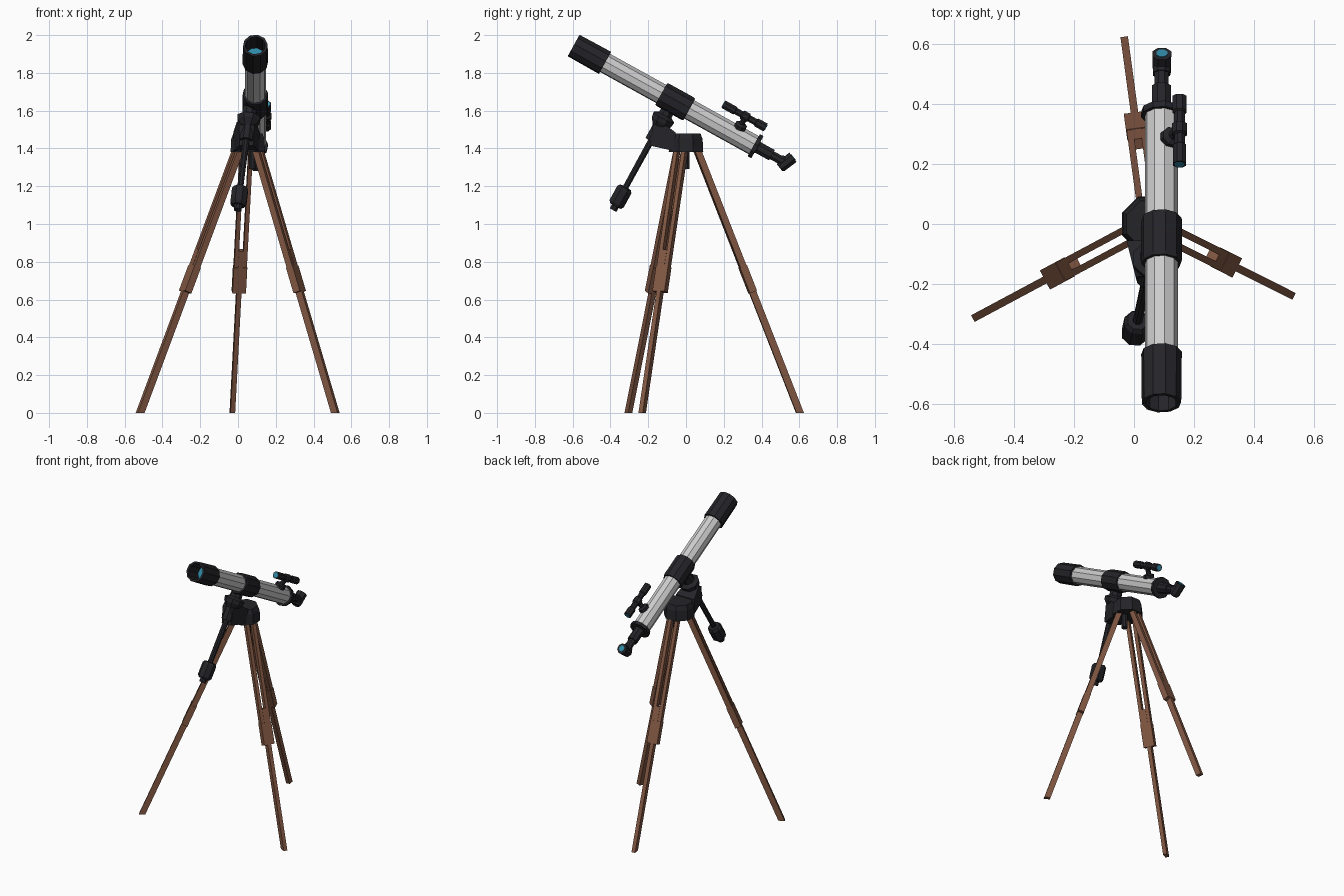
import bpy, bmesh, math
from mathutils import Vector as V

if "Cube" in bpy.data.objects:
    bpy.data.objects.remove(bpy.data.objects["Cube"])


def mat(name, c):
    m = bpy.data.materials.new(name)
    m.diffuse_color = (*c, 1)
    m.use_nodes = True
    m.node_tree.nodes["Principled BSDF"].inputs["Base Color"].default_value = m.diffuse_color
    return m


BLACK = mat("black", (0.018, 0.018, 0.022))
WOOD = mat("wood", (0.22, 0.095, 0.055))
GLASS = mat("glass", (0.03, 0.25, 0.38))


def finish(name, bm, m):
    bmesh.ops.remove_doubles(bm, verts=bm.verts, dist=1e-5)
    bmesh.ops.recalc_face_normals(bm, faces=bm.faces)
    me = bpy.data.meshes.new(name)
    bm.to_mesh(me)
    bm.free()
    ob = bpy.data.objects.new(name, me)
    bpy.context.collection.objects.link(ob)
    if m:
        me.materials.append(m)
    return ob


def lathe(name, origin, axis, profile, m=None, sides=8, roll=22.5):
    """Turned part: profile of (distance along axis, radius)."""
    o, z = V(origin), V(axis).normalized()
    x = V((1, 0, 0))
    x = (x - z * x.dot(z)).normalized()
    y = z.cross(x)
    bm = bmesh.new()
    rings = []
    for t, r in profile:
        ring = []
        for i in range(sides):
            a = math.radians(roll) + math.tau * i / sides
            ring.append(bm.verts.new(o + z * t + (x * math.cos(a) + y * math.sin(a)) * r))
        rings.append(ring)
    for a, b in zip(rings, rings[1:]):
        for i in range(sides):
            j = (i + 1) % sides
            bm.faces.new((a[i], a[j], b[j], b[i]))
    for ring, p in ((rings[0], profile[0]), (rings[-1], profile[-1])):
        if p[1] > 0:
            bm.faces.new(ring)
    return finish(name, bm, m)


def beam(name, a, b, side, w, d, m):
    """Square bar from a to b, cut off flat at the ground."""
    ax = (b - a).normalized()
    n = ax.cross(side).normalized()
    bm = bmesh.new()
    ends = [[bm.verts.new(p + side * sx * w / 2 + n * sy * d / 2)
             for sx, sy in ((-1, -1), (1, -1), (1, 1), (-1, 1))] for p in (a, b)]
    for i in range(4):
        j = (i + 1) % 4
        bm.faces.new((ends[0][i], ends[0][j], ends[1][j], ends[1][i]))
    bm.faces.new(ends[0])
    bm.faces.new(ends[1])
    if min(v.co.z for v in bm.verts) < 0:
        geom = bm.verts[:] + bm.edges[:] + bm.faces[:]
        cut = bmesh.ops.bisect_plane(bm, geom=geom, plane_co=(0, 0, 0),
                                     plane_no=(0, 0, -1), clear_outer=True)
        bmesh.ops.contextual_create(
            bm, geom=[e for e in cut["geom_cut"] if isinstance(e, bmesh.types.BMEdge)])
    return finish(name, bm, m)


# Tripod legs: twin upper rails, clamp block, sliding lower bar
HUB = V((0.052, 0, 0))
for tag, foot in (("left", (-0.518, -0.305, 0)), ("right", (0.515, -0.232, 0)),
                  ("back", (-0.03, 0.603, 0))):
    foot = V(foot)
    out = (foot - HUB).normalized()
    side = V((-out.y, out.x, 0))
    top = HUB + out * 0.06 + V((0, 0, 1.39))

    def at(z):
        return foot.lerp(top, z / 1.39)

    for s, lr in ((-1, "a"), (1, "b")):
        off = side * s * 0.023
        beam(f"{tag}_leg_rail_{lr}", at(1.42) + off, at(0.66) + off, side, 0.022, 0.034, WOOD)
    beam(f"{tag}_leg_clamp", at(0.775), at(0.64), side, 0.072, 0.04, WOOD)
    beam(f"{tag}_leg_lower", at(0.86), at(-0.05), side, 0.025, 0.037, WOOD)

# Tripod head and bolt underneath
lathe("tripod_head", HUB + V((0, 0, 1.38)), (0, 0, 1),
      [(0, 0.099), (0.07, 0.095), (0.1, 0.083)], BLACK)
lathe("head_bolt", HUB + V((0.025, 0, 1.29)), (0, 0, 1), [(0, 0.02), (0.1, 0.02)], BLACK)

# Mount body: side profile, narrower at the front
bm = bmesh.new()
prof = [(-0.19, 1.415), (-0.175, 1.525), (-0.13, 1.54), (-0.055, 1.485), (-0.055, 1.385)]
caps = []
for s in (-1, 1):
    caps.append([bm.verts.new((0.045 + s * (0.07 + 0.25 * (y + 0.055)), y, z)) for y, z in prof])
    bm.faces.new(caps[-1])
for i in range(5):
    j = (i + 1) % 5
    bm.faces.new((caps[0][i], caps[0][j], caps[1][j], caps[1][i]))
finish("mount_body", bm, BLACK)

# Declination axis: saddle on top, counterweight shaft and weight below
C = V((-0.002, -0.385, 1.075))
UP = V((0.07, 0.315, 0.575)).normalized()
lathe("counterweight_shaft", C, UP, [(0, 0.022), (0.03, 0.022), (0.03, 0.016), (0.47, 0.018)], BLACK)
lathe("counterweight", C, UP, [(0.025, 0.036), (0.04, 0.046), (0.12, 0.046), (0.135, 0.036)], BLACK)
lathe("saddle", C, UP, [(0.42, 0.036), (0.50, 0.036), (0.535, 0.062), (0.56, 0.066),
                        (0.575, 0.04), (0.64, 0.035)], BLACK)

# Optical tube, all parts turned around one tilted axis
F = V((0.0915, -0.595, 1.945))
D = V((0, 0.875, -0.484)).normalized()
N = V((0, 0.484, 0.875)).normalized()
tube = dict(sides=10, roll=-7)
lathe("main_tube", F, D, [(0.15, 0.056), (1.10, 0.056)], None, **tube)
lathe("dew_shield", F, D, [(0.14, 0), (0.14, 0.053), (0, 0.053), (0, 0.066),
                           (0.19, 0.068), (0.19, 0.0)], BLACK, **tube)
lathe("front_lens", F, D, [(0.12, 0.052), (0.135, 0.052)], GLASS, **tube)
lathe("tube_clamp", F, D, [(0.53, 0.066), (0.54, 0.069), (0.69, 0.069), (0.70, 0.066)], BLACK, **tube)
lathe("rear_ring", F, D, [(1.09, 0.068), (1.112, 0.068)], BLACK, **tube)
lathe("focuser", F, D, [(1.11, 0.04), (1.12, 0.034), (1.20, 0.034), (1.20, 0.025),
                        (1.25, 0.025), (1.25, 0.031), (1.29, 0.031)], BLACK)

# Angled eyepiece
E, ED = V((0.0925, 0.505, 1.305)), V((0, 0.78, 0.62))
lathe("eyepiece", E, ED, [(-0.012, 0.025), (0, 0.032), (0.078, 0.034)], BLACK)
lathe("eyepiece_lens", E, ED, [(0.07, 0.02), (0.081, 0.02)], GLASS)

# Finder scope with stalk
S = F + D * 0.845 + N * 0.112 + V((0.06, 0, 0))
lathe("finder_scope", S, D, [(0, 0.024), (0.07, 0.024), (0.075, 0.019), (0.11, 0.019),
                             (0.115, 0.027), (0.15, 0.027), (0.155, 0.019), (0.195, 0.019),
                             (0.20, 0.025), (0.255, 0.025)], BLACK)
lathe("finder_front_lens", S, D, [(-0.003, 0.018), (0.01, 0.018)], GLASS)
lathe("finder_rear_lens", S, D, [(0.245, 0.017), (0.258, 0.017)], GLASS)
base = F + D * 0.98 + N * 0.045 + V((0.025, 0, 0))
lathe("finder_stalk", base, S + D * 0.132 - base,
      [(0, 0.034), (0.02, 0.034), (0.028, 0.016), (0.075, 0.016)], BLACK)
